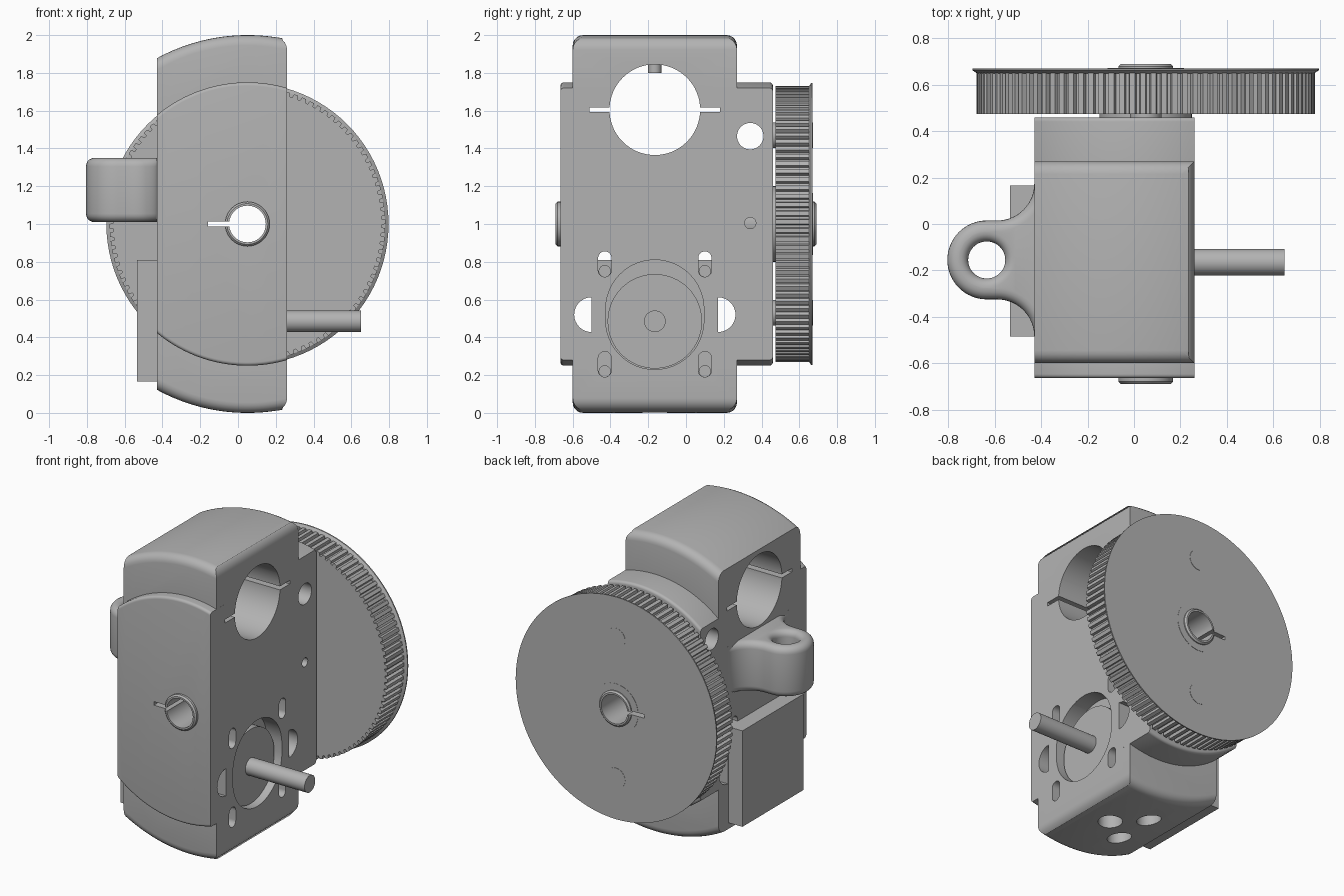
import bpy, bmesh
from math import sin, cos, pi, radians, sqrt
from mathutils import Vector

old = bpy.data.objects.get("Cube")
if old:
    bpy.data.objects.remove(old)

grey = bpy.data.materials.new("machined_grey")
grey.use_nodes = True
colour = (0.45, 0.45, 0.45, 1)
grey.diffuse_color = colour
grey.node_tree.nodes["Principled BSDF"].inputs["Base Color"].default_value = colour

CX, CZ = 0.05, 1.0          # main bore axis
MY, MZ = -0.165, 0.485      # motor axis
LEFT, RIGHT = -0.43, 0.26   # flat sides of the housing


def place(axis, u, v, t):
    return {"x": (t, u, v), "y": (u, t, v), "z": (u, v, t)}[axis]


def arc(cu, cv, r, a, b, n=16):
    angles = [radians(a + (b - a) * i / n) for i in range(n + 1)]
    return [(cu + r * cos(t), cv + r * sin(t)) for t in angles]


def loft(name, axis, rings, rule=None, bevel=0):
    """Bridge 2D outlines set along an axis; optionally round chosen edges."""
    bm = bmesh.new()
    rows = [[bm.verts.new(place(axis, u, v, t)) for u, v in pts] for pts, t in rings]
    n = len(rows[0])
    for a, b in zip(rows, rows[1:]):
        for i in range(n):
            j = (i + 1) % n
            bm.faces.new((a[i], a[j], b[j], b[i]))
    bm.faces.new(rows[0])
    bm.faces.new(rows[-1])
    bmesh.ops.recalc_face_normals(bm, faces=bm.faces)
    if rule:
        edges = [e for e in bm.edges if rule(e.verts[0].co, e.verts[1].co)]
        bmesh.ops.bevel(bm, geom=edges, offset=bevel, segments=5, profile=0.5,
                        affect="EDGES", clamp_overlap=False)
    mesh = bpy.data.meshes.new(name)
    bm.to_mesh(mesh)
    bm.free()
    mesh.materials.append(grey)
    ob = bpy.data.objects.new(name, mesh)
    bpy.context.collection.objects.link(ob)
    return ob


def prism(name, axis, pts, a, b, **kw):
    return loft(name, axis, [(pts, a), (pts, b)], **kw)


def lathe(name, axis, c, profile, n=48):
    return loft(name, axis, [(arc(*c, r, 0, 360 - 360 / n, n - 1), t) for r, t in profile])


def rod(name, axis, c, r, a, b, n=48):
    return lathe(name, axis, c, [(r, a), (r, b)], n)


def box(name, x, y, z):
    return prism(name, "z", [(x[0], y[0]), (x[1], y[0]), (x[1], y[1]), (x[0], y[1])], *z)


def combine(ob, others, op="DIFFERENCE"):
    for o in others:
        o.hide_render = True
        m = ob.modifiers.new(o.name, "BOOLEAN")
        m.operation, m.solver, m.object = op, "EXACT", o
    dg = bpy.context.evaluated_depsgraph_get()
    dg.update()
    mesh = bpy.data.meshes.new_from_object(ob.evaluated_get(dg))
    ob.modifiers.clear()
    ob.data = mesh


# Housing: a tall rounded block crossed by a wider drum, both with arched ends
def arched(r):
    def rise(x):
        return sqrt(r * r - (x - CX) ** 2)
    xs = [RIGHT + (LEFT - RIGHT) * i / 28 for i in range(29)]
    return [(x, CZ + rise(x)) for x in xs] + [(x, CZ - rise(x)) for x in reversed(xs)]


def rim(a, b):
    return abs(a.y - b.y) < 1e-5 and abs(a.x - b.x) > 1e-5


def rim_and_right(a, b):
    return rim(a, b) or (abs(a.y - b.y) > 0.1 and a.x > RIGHT - 1e-4)


housing = prism("housing", "y", arched(1.0), -0.60, 0.27, rule=rim_and_right, bevel=0.055)
drum = prism("drum", "y", arched(0.75), -0.665, 0.46, rule=rim, bevel=0.018)
combine(housing, [drum], "UNION")

# Bore and clamp slit shared by the housing, sleeve and pulley
bore = rod("bore_cutter", "y", (CX, CZ), 0.097, -1, 1)
slit = box("slit_cutter", (-0.16, CX), (-1, 1), (0.988, 1.012))

# Housing cut-outs
through = (-0.8, 0.6)
cutters = [
    bore, slit,
    rod("large_hole", "x", (MY, 1.605), 0.24, *through, n=64),
    box("large_hole_slit", through, (-0.51, 0.18), (1.593, 1.617)),
    rod("round_hole", "x", (0.34, 1.465), 0.07, *through),
    rod("screw_hole", "x", (0.34, 1.005), 0.03, *through, n=24),
    prism("motor_opening", "x",
          arc(MY, 0.55, 0.26, 0, 180, 24) + arc(MY, MZ + 0.005, 0.26, 180, 360, 24), 0.1, 0.6),
    prism("half_moon_front", "x", arc(-0.50, 0.52, 0.092, 90, 270), *through),
    prism("half_moon_back", "x", arc(0.17, 0.52, 0.092, -90, 90), *through),
]
for y in (MY - 0.265, MY + 0.265):
    for z in (0.225, 0.755):
        pts = arc(y, z + 0.065, 0.035, 0, 180) + arc(y, z, 0.035, 180, 360)
        cutters.append(prism("mount_slot", "x", pts, *through))
for c in ((0.05, MY), (-0.14, MY + 0.14), (-0.14, MY - 0.14)):
    cutters.append(rod("base_hole", "z", c, 0.075, -0.1, 0.12))
combine(housing, cutters)

# Set screw showing inside the large hole
rod("set_screw", "z", (0.0, MY), 0.035, 1.80, 1.90, n=24)

# Motor with mounting holes, raised face and shaft
motor = box("motor_body", (-0.535, 0.15), (-0.485, 0.165), (0.165, 0.81))
motor_holes = [rod("motor_screw_hole", "x", (y, z), 0.03, 0.06, 0.3, n=24)
               for y in (MY - 0.265, MY + 0.265) for z in (0.22, 0.75)]
combine(motor, motor_holes)
rod("motor_boss", "x", (MY, MZ), 0.25, 0.1, 0.21, n=64)
rod("motor_shaft", "x", (MY, MZ), 0.057, 0.15, 0.65)

# Hanging loop on the flat side, flaring into the housing
ly = -0.155
outline = (arc(-0.59, ly + 0.33, 0.16, 0, -90) + arc(-0.635, ly, 0.17, 90, 270, 32)
           + arc(-0.59, ly - 0.33, 0.16, 90, 0) + [(-0.39, ly - 0.33), (-0.39, ly + 0.33)])
loop = prism("hanging_loop", "z", outline, 1.01, 1.35, bevel=0.045,
             rule=lambda a, b: abs(a.z - b.z) < 1e-5 and min(a.x, b.x) < LEFT - 1e-3)
flare = [(0.08 + 0.04 * (1 - cos(t)), 0.04 * sin(t)) for t in [i * pi / 12 for i in range(7)]]
profile = [(0.12, 0.95)] + [(r, 1.05 - h) for r, h in reversed(flare)]
profile += [(r, 1.31 + h) for r, h in flare] + [(0.12, 1.4)]
eye = lathe("loop_eye_cutter", "z", (-0.635, ly), profile)
combine(loop, [eye])

# Sleeve through the bore
sleeve = lathe("sleeve", "y", (CX, CZ),
               [(0.108, -0.69), (0.118, -0.68), (0.118, 0.68), (0.108, 0.69)])
combine(sleeve, [bore, slit])

# Toothed pulley, its flange and the collar around the sleeve
TEETH = 100
teeth = []
for i in range(TEETH):
    for step, r in ((0, 0.73), (0.5, 0.73), (0.6, 0.71), (0.9, 0.71)):
        a = 2 * pi * (i + step) / TEETH
        teeth.append((CX + r * cos(a), CZ + r * sin(a)))
pulley = prism("pulley", "y", teeth, 0.475, 0.655)
flange = lathe("pulley_flange", "y", (CX, CZ),
               [(0.728, 0.65), (0.747, 0.663), (0.747, 0.671)], n=96)
collar = lathe("collar", "y", (CX, CZ), [(0.2, 0.455), (0.2, 0.5), (0.165, 0.5), (0.165, 0.673)])
for part in (pulley, flange, collar):
    combine(part, [bore, slit])
for side in (-1, 1):
    rod("pulley_pin", "y", (CX, CZ + side * 0.47), 0.068, 0.455, 0.673)

# Remove helpers and shade
for ob in [bore, slit, drum, eye] + cutters[2:] + motor_holes:
    bpy.data.objects.remove(ob)
bpy.ops.object.select_all(action="DESELECT")
for ob in bpy.context.collection.objects:
    if ob.type == "MESH" and ob.data.materials and ob.data.materials[0] == grey:
        ob.select_set(True)
        bpy.context.view_layer.objects.active = ob
bpy.ops.object.shade_smooth_by_angle(angle=radians(28))
